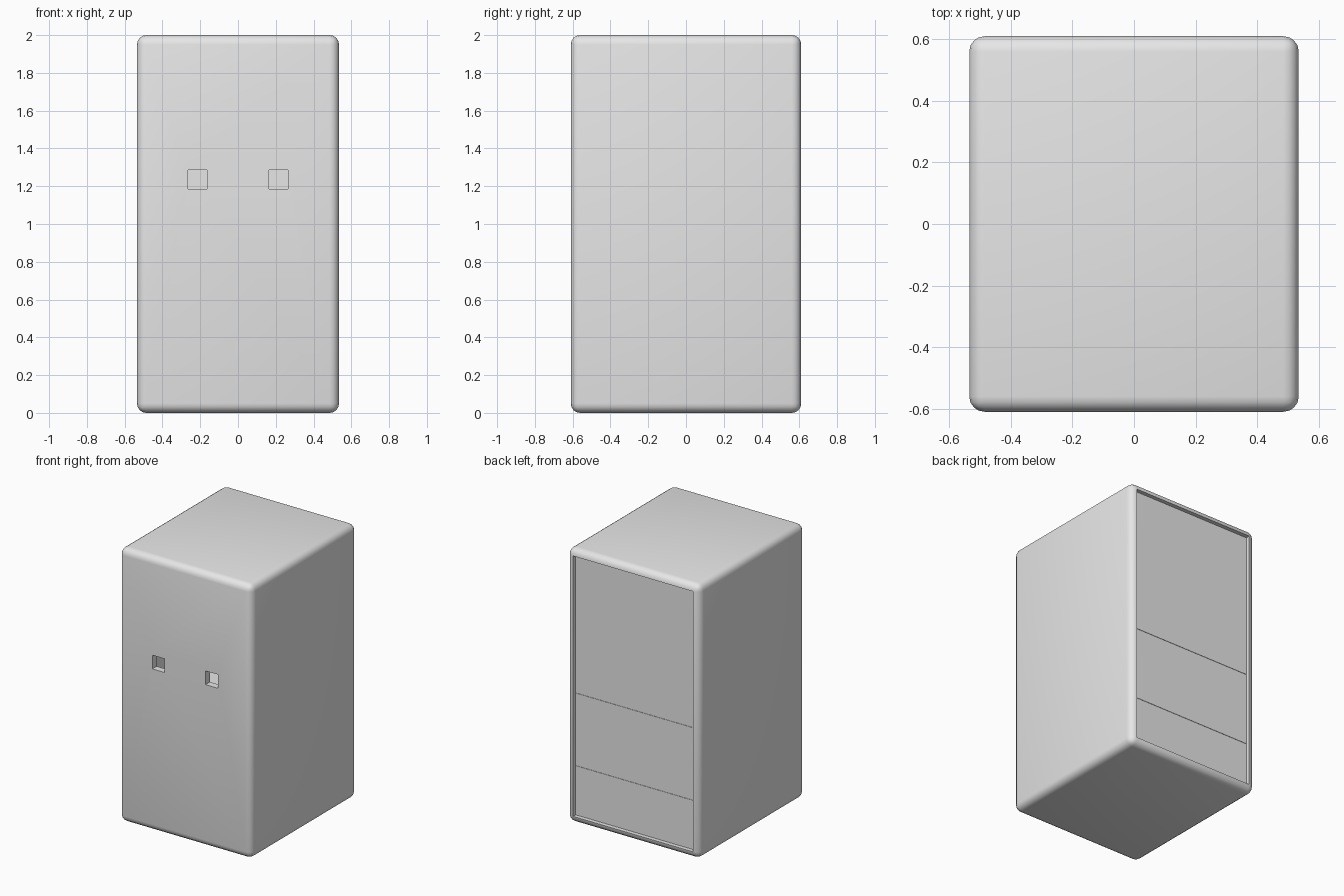
import bpy

cube = bpy.data.objects.get("Cube")
if cube:
    bpy.data.objects.remove(cube, do_unlink=True)

W, D, H = 1.07, 1.22, 2.0      # outer size
WALL = 0.05                    # wall thickness, also edge rounding
PANEL_Y = 0.58                 # outer face of the back panel

grey = bpy.data.materials.new("light_grey")
grey.use_nodes = True
colour = (0.8, 0.8, 0.8, 1)
grey.diffuse_color = colour
grey.node_tree.nodes["Principled BSDF"].inputs["Base Color"].default_value = colour


def box(name, x, y, z):
    """Box from (min, max) pairs on each axis."""
    spans = (x, y, z)
    bpy.ops.mesh.primitive_cube_add(size=1, location=[(a + b) / 2 for a, b in spans])
    ob = bpy.context.object
    ob.name = name
    ob.scale = [b - a for a, b in spans]
    bpy.ops.object.transform_apply(location=True, rotation=False, scale=True)
    ob.data.materials.append(grey)
    return ob


def apply(ob, modifier):
    bpy.context.view_layer.objects.active = ob
    bpy.ops.object.modifier_apply(modifier=modifier.name)


def cut(ob, cutter):
    cutter.hide_render = True
    mod = ob.modifiers.new("cut", 'BOOLEAN')
    mod.operation = 'DIFFERENCE'
    mod.solver = 'EXACT'
    mod.object = cutter
    apply(ob, mod)
    bpy.data.objects.remove(cutter, do_unlink=True)


# Rounded cabinet shell
shell = box("cabinet_shell", (-W / 2, W / 2), (-D / 2, D / 2), (0, H))
bevel = shell.modifiers.new("round_edges", 'BEVEL')
bevel.width = WALL
bevel.segments = 4
apply(shell, bevel)

# Hollow inside, open to the back
inner_x = W / 2 - WALL
inner_y = -D / 2 + WALL
cut(shell, box("cavity", (-inner_x, inner_x), (inner_y, D), (WALL, H - WALL)))

# Pair of square openings through the front wall
for side in (-1, 1):
    x = side * 0.215
    cut(shell, box("opening", (x - 0.05, x + 0.05), (-D, inner_y + 0.02), (1.185, 1.285)))

bpy.ops.object.select_all(action='DESELECT')
shell.select_set(True)
bpy.context.view_layer.objects.active = shell
bpy.ops.object.shade_smooth_by_angle(angle=0.6)

# Back panel set slightly inside the rim
box("back_panel", (-inner_x, inner_x), (PANEL_Y - 0.03, PANEL_Y), (WALL, H - WALL))

# Two shelves whose back edges show in the panel
for name, top in (("upper_shelf", 0.94), ("lower_shelf", 0.41)):
    box(name, (-inner_x, inner_x), (inner_y, PANEL_Y + 0.003), (top - 0.037, top))
